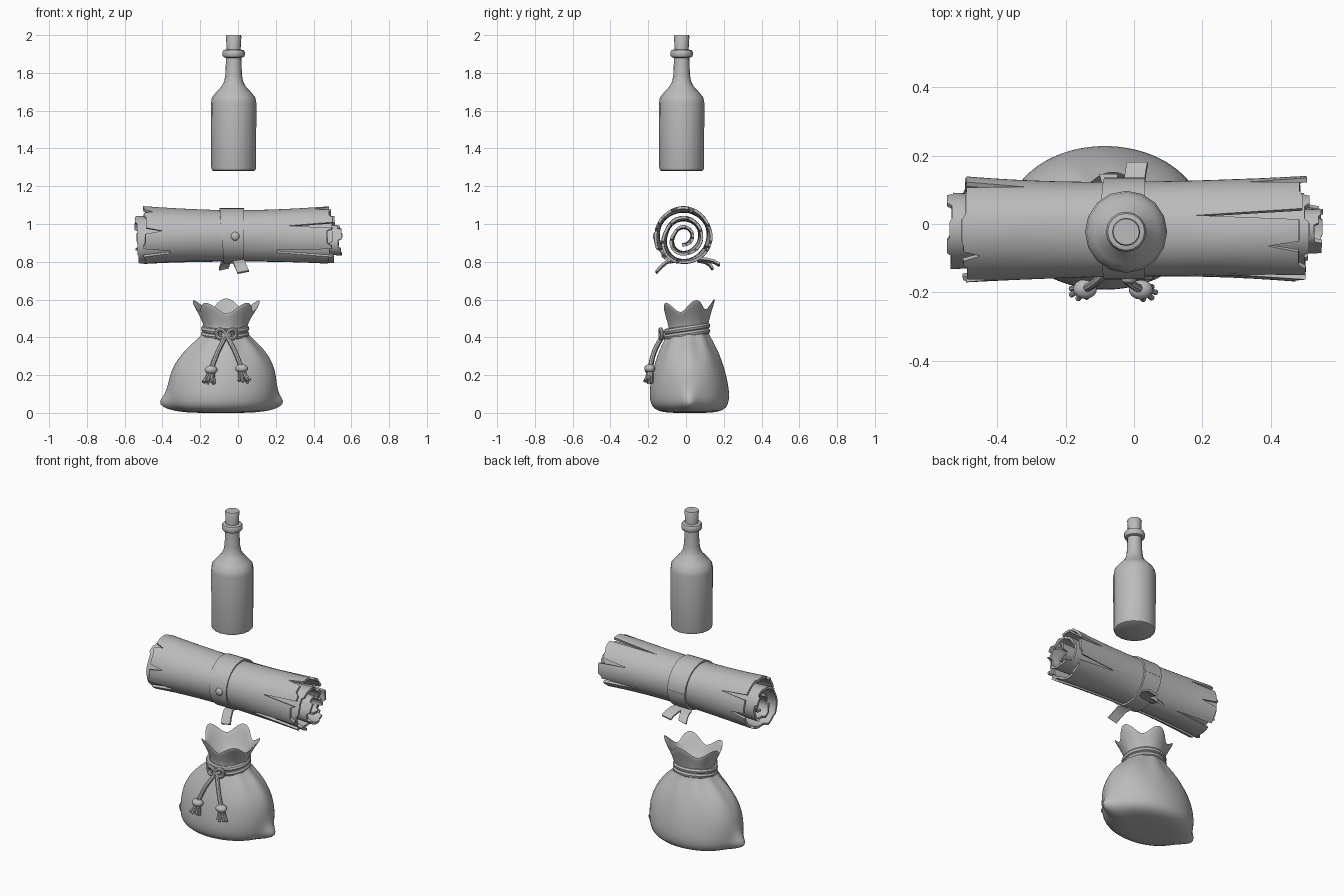
import bpy, bmesh, math, random
from mathutils import Vector

random.seed(4)
cube = bpy.data.objects.get("Cube")
if cube:
    bpy.data.objects.remove(cube, do_unlink=True)

mat = bpy.data.materials.new("plain grey")
mat.use_nodes = True
GREY = (0.5, 0.5, 0.5, 1)
mat.diffuse_color = GREY
mat.node_tree.nodes["Principled BSDF"].inputs["Base Color"].default_value = GREY
parts = []


def register(name, data):
    ob = bpy.data.objects.new(name, data)
    bpy.context.collection.objects.link(ob)
    data.materials.append(mat)
    parts.append(ob)
    return ob


def loft(name, rows, ring=True, caps=False, thick=0, subdiv=0):
    """Skin rows of points; ring closes each row, caps fill both ends."""
    bm = bmesh.new()
    vs = [[bm.verts.new(p) for p in row] for row in rows]
    n = len(rows[0])
    for a, b in zip(vs, vs[1:]):
        for i in range(n if ring else n - 1):
            j = (i + 1) % n
            bm.faces.new((a[i], a[j], b[j], b[i]))
    if caps:
        bm.faces.new(vs[0][::-1])
        bm.faces.new(vs[-1])
    bmesh.ops.recalc_face_normals(bm, faces=bm.faces)
    me = bpy.data.meshes.new(name)
    bm.to_mesh(me)
    bm.free()
    ob = register(name, me)
    if thick:
        m = ob.modifiers.new("thickness", 'SOLIDIFY')
        m.thickness, m.offset = thick, 0
    if subdiv:
        ob.modifiers.new("smooth", 'SUBSURF').levels = subdiv
    return ob


def lathe(name, cx, cy, profile, n):
    angles = [2 * math.pi * i / n for i in range(n)]
    return loft(name, [[(cx + r * math.cos(a), cy + r * math.sin(a), z) for a in angles]
                       for r, z in profile], caps=True)


def rope(name, pts, radius, closed=False):
    cu = bpy.data.curves.new(name, 'CURVE')
    cu.dimensions = '3D'
    cu.bevel_depth, cu.bevel_resolution = radius, 2
    cu.resolution_u, cu.use_fill_caps = 4, True
    sp = cu.splines.new('BEZIER')
    sp.bezier_points.add(len(pts) - 1)
    for bp, p in zip(sp.bezier_points, pts):
        bp.co = p
        bp.handle_left_type = bp.handle_right_type = 'AUTO'
    sp.use_cyclic_u = closed
    return register(name, cu)


def ball(name, loc, scale):
    me = bpy.data.meshes.new(name)
    bm = bmesh.new()
    bmesh.ops.create_uvsphere(bm, u_segments=14, v_segments=8, radius=1)
    bmesh.ops.scale(bm, vec=scale, verts=bm.verts)
    bmesh.ops.translate(bm, vec=loc, verts=bm.verts)
    bm.to_mesh(me)
    bm.free()
    return register(name, me)


# Bottle with lip and cork
BX = BY = -0.023
lathe("bottle_body", BX, BY, [(.105, 1.28), (.115, 1.285), (.119, 1.3), (.12, 1.64), (.115, 1.67),
                              (.095, 1.695), (.063, 1.73), (.05, 1.755), (.044, 1.79), (.04, 1.89)], 16)
lathe("bottle_lip", BX, BY, [(.042, 1.88), (.054, 1.884), (.059, 1.893), (.059, 1.91),
                             (.054, 1.92), (.04, 1.924)], 16)
lathe("cork", BX, BY, [(.036, 1.91), (.041, 1.995), (.038, 2.0)], 16)

# Rolled parchment: one spiral sheet with torn ends
SY, SZ = -0.013, 0.937
RIGHT_TEARS = {75: .18, 110: .4, 160: .26, 215: .2, 250: .36, 330: .24, 20: .33}
LEFT_TEARS = {170: .41, 120: .45, 215: .36, 30: .33, 300: .26, 350: .4}


def sheet_radius(t):
    if t >= 2:
        return .127 + .008 * (t - 2)
    f = max(0, (t % 1 - .7) / .3)
    return .043 + .042 * (int(t) + f * f * (3 - 2 * f))


def torn_end(deg, base, tears):
    for angle, depth in tears.items():
        if abs((deg - angle + 180) % 360 - 180) <= 3:
            return depth
    return base


rows, STEPS = [], 60
for i in range(3 * STEPS - 1):
    t = i / STEPS
    deg = (360 * t - 100) % 360
    a = math.radians(deg)
    if i % 5 == 0:
        jag_r, jag_l = random.uniform(-.02, .015), random.uniform(-.015, .01)
    right, left = (.54, .51) if t < 1.15 else (.5, .54)
    if t >= 2:
        right, left = torn_end(deg, .49, RIGHT_TEARS), torn_end(deg, .5, LEFT_TEARS)
    right, left = right + jag_r, left + jag_l
    row = []
    for k in range(17):
        x = -left + (left + right) * k / 16
        r = sheet_radius(t) * (1 + .13 * (2 * x) ** 2) * (1 + .015 * math.sin(3 * a + 6 * x))
        row.append((x, SY + r * math.cos(a), SZ + r * math.sin(a)))
    rows.append(row)
loft("parchment_roll", rows, ring=False, thick=.014)

# Strap around the roll, its tails and stud
rows = []
for i in range(41):
    a = 2 * math.pi * i / 40
    y, z = math.cos(a) * .143, math.sin(a) * .141
    lean = -.08 * z
    rows.append([(x - .028 + lean * (x < 0), SY + y, SZ + z) for x in (-.058, 0, .06)])
loft("strap", rows, ring=False, thick=.012)
ball("strap_stud", (-.015, -.162, .935), (.023, .014, .023))


def tail(name, pts, half):
    loft(name, [[(x + s * half, y, z + s * .006) for s in (-1, 0, 1)] for x, y, z in pts],
         ring=False, thick=.012)


tail("strap_tail_front", [(-.005, -.06, .807), (.005, -.1, .8), (.015, -.13, .775), (.028, -.158, .745)], .03)
tail("strap_tail_back", [(-.02, .06, .812), (.0, .11, .81), (.005, .15, .80), (.01, .178, .783)], .03)
tail("strap_tail_back_short", [(-.055, .06, .808), (-.062, .1, .80), (-.07, .125, .785), (-.075, .142, .762)], .026)

# Sack: height, half width, half depth, from base up to the rim and down inside
SACK = [(0, .03, .03), (0, .14, .11), (.008, .225, .165), (.03, .268, .197), (.06, .282, .208),
        (.1, .286, .212), (.16, .287, .205), (.23, .275, .19), (.3, .238, .167), (.36, .183, .138),
        (.4, .135, .117), (.435, .108, .1), (.47, .118, .106), (.52, .142, .12), (.565, .172, .135),
        (.57, .165, .128), (.52, .125, .103), (.46, .08, .07), (.44, .02, .02)]
rows = []
for z, rx, ry in SACK:
    row = []
    flare = max(0, (z - .46) / .1)
    pleat = .035 * math.exp(-((z - .37) / .08) ** 2)
    cx, cy = -.09 + .05 * z, .02 - .02 * z
    for i in range(56):
        a = 2 * math.pi * i / 56
        # Pinched bottom corners on both sides
        off = min(abs(math.remainder(a, math.pi)), 1)
        ear = .062 * math.exp(-(off / .2) ** 2 - ((z - .05) / .042) ** 2)
        k = 1 + pleat * math.cos(9 * a) + .1 * flare * math.sin(5 * a)
        x = cx + (rx * k + ear) * math.cos(a)
        y = cy + ry * k * math.sin(a)
        row.append((x, y, z + flare * (.012 * math.sin(a) + .027 * math.sin(5 * a))))
    rows.append(row)
loft("sack", rows, caps=True, subdiv=1)

# Cord wound twice around the neck
for label, z0 in (("lower", .418), ("upper", .446)):
    ring = []
    for i in range(12):
        a = 2 * math.pi * i / 12
        ring.append((-.068 + .112 * math.cos(a), .005 + .108 * math.sin(a), z0 + .016 * math.sin(a)))
    rope("neck_cord_" + label, ring, .016, closed=True)

# Knot with two small loops
KNOT = Vector((-.062, -.122, .412))
ball("cord_knot", KNOT, (.028, .024, .024))
for side in (-1, 1):
    rope("knot_loop", [KNOT + Vector((side * dx, dy, dz)) for dx, dy, dz in
                       ((.005, -.012, 0), (.035, -.012, .03), (.052, -.004, .008), (.03, -.01, -.018))],
         .011, closed=True)

# Hanging cords ending in knotted tassels
for label, end in (("right", Vector((-.143, -.19, .228))), ("left", Vector((.02, -.192, .235)))):
    out = -1 if label == "right" else 1
    mid = KNOT.lerp(end, .5) + Vector((out * .006, -.012, 0))
    rope("hanging_cord_" + label, [KNOT, mid, end], .0125)
    ball("tassel_knot_" + label, end, (.035, .029, .023))
    for i in range(7):
        a = 2 * math.pi * i / 7
        spread = Vector((math.cos(a), math.sin(a) * .7, 0))
        tip = end + spread * .03 + Vector((out * .014, -.008, -.07 + random.uniform(-.008, .008)))
        rope("tassel_strand_" + label, [end + spread * .01, end + spread * .017 + Vector((out * .004, 0, -.035)), tip], .0085)

# Bake modifiers and curves, then shade
bpy.ops.object.select_all(action='DESELECT')
for ob in parts:
    ob.select_set(True)
bpy.context.view_layer.objects.active = parts[0]
bpy.ops.object.convert(target='MESH')
bpy.ops.object.shade_smooth_by_angle(angle=math.radians(40))
